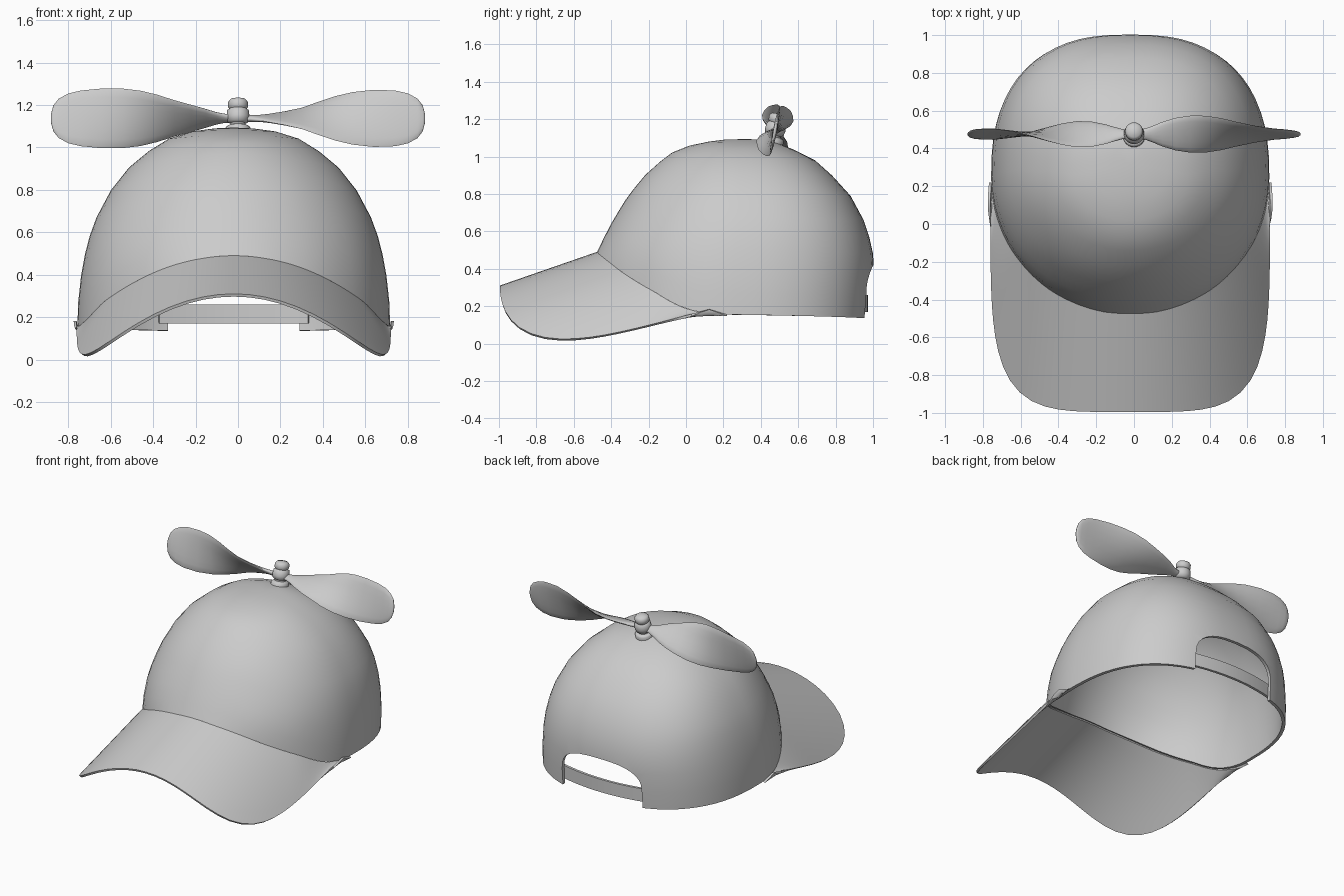
import bpy, math
from mathutils import Matrix, Vector

if "Cube" in bpy.data.objects:
    bpy.data.objects.remove(bpy.data.objects["Cube"])

CX = -0.02  # cap centre line


def grid_object(name, rows, closed=False, cap_start=None, cap_end=None):
    """Skin a list of point rows; optionally close rows and cap the ends with a point."""
    n = len(rows[0])
    verts = [p for r in rows for p in r]
    span = n if closed else n - 1
    faces = [(k * n + i, k * n + (i + 1) % n, (k + 1) * n + (i + 1) % n, (k + 1) * n + i)
             for k in range(len(rows) - 1) for i in range(span)]
    for tip, base in ((cap_start, 0), (cap_end, (len(rows) - 1) * n)):
        if tip is not None:
            verts.append(tip)
            t = len(verts) - 1
            for i in range(n):
                a, b = base + i, base + (i + 1) % n
                faces.append((a, b, t) if base else (b, a, t))
    me = bpy.data.meshes.new(name)
    me.from_pydata([tuple(v) for v in verts], [], faces)
    me.update()
    ob = bpy.data.objects.new(name, me)
    bpy.context.collection.objects.link(ob)
    return ob


def activate(ob):
    bpy.ops.object.select_all(action='DESELECT')
    ob.select_set(True)
    bpy.context.view_layer.objects.active = ob


def smooth(ob, angle=40):
    activate(ob)
    bpy.ops.object.shade_smooth_by_angle(angle=math.radians(angle))


def thicken(ob, t):
    m = ob.modifiers.new("thickness", 'SOLIDIFY')
    m.thickness, m.offset = t, -1
    activate(ob)
    bpy.ops.object.modifier_apply(modifier=m.name)


# Crown profile: height, front y, back y, half width
LEVELS = [(.13, -.50, .99, .737), (.25, -.50, 1.0, .735), (.38, -.495, 1.005, .722),
          (.48, -.48, 1.0, .705), (.57, -.437, .98, .683), (.66, -.39, .95, .652),
          (.79, -.31, .88, .585), (.90, -.22, .78, .50), (.98, -.13, .69, .405),
          (1.04, -.05, .57, .31), (1.075, .08, .48, .20), (1.09, .2, .42, .09)]


def section(a, z):
    """Point on the crown at angle a (0 = front) and height z."""
    k = 0
    while k < len(LEVELS) - 2 and z > LEVELS[k + 1][0]:
        k += 1
    p, q = LEVELS[k], LEVELS[k + 1]
    f = (z - p[0]) / (q[0] - p[0])
    yf, yb, w = (p[i] + (q[i] - p[i]) * f for i in (1, 2, 3))
    s, c = math.sin(a), math.cos(a)
    e = 1.0 if c >= 0 else 2 / 2.5
    return Vector((CX + w * math.copysign(abs(s) ** e, s),
                   (yf + yb) / 2 - (yb - yf) / 2 * math.copysign(abs(c) ** e, c), z))


def brim_z(x, y):
    """Arched, forward sloping brim surface."""
    x -= CX
    return .482 - .76 * x**2 - .16 * x**4 + (.346 - .08 * (x / .74)**2) * (y + .5)


def rim_point(a):
    """Bottom edge of the crown: follows the brim in front, level behind."""
    d = abs(math.degrees(math.atan2(math.sin(a), math.cos(a))))
    f = min(max((d - 55) / 33, 0), 1)
    f = f * f * (3 - 2 * f)
    level = .155 - .025 * max(0, d - 90) / 90
    z = .3
    for _ in range(8):
        p = section(a, z)
        z = brim_z(p.x, p.y) * (1 - f) + level * f
    return section(a, z)


# Crown shell
N = 64
angles = [2 * math.pi * i / N for i in range(N)]
rims = [rim_point(a).z for a in angles]
rows = [[section(a, r + (1.09 - r) * (L[0] - .13) / .96) for a, r in zip(angles, rims)]
        for L in LEVELS]
crown = grid_object("crown", rows, True, cap_end=(CX, .315, 1.094))
thicken(crown, .022)

# Arched opening at the back of the crown
arch = [(-.31, -.1), (.31, -.1)]
for i in range(17):
    t = math.pi * i / 16
    c, s = math.cos(t), max(math.sin(t), 0)
    arch.append((.31 * math.copysign(abs(c)**.75, c), .25 + .17 * s**.75))
cutter = grid_object("opening_cutter", [[(CX + x, y, z) for x, z in arch] for y in (1.3, .6)],
                     True, (CX, 1.3, .15), (CX, .6, .15))
cutter.hide_render = True
m = crown.modifiers.new("opening", 'BOOLEAN')
m.operation, m.object, m.solver = 'DIFFERENCE', cutter, 'EXACT'
activate(crown)
bpy.ops.object.modifier_apply(modifier=m.name)
bpy.data.objects.remove(cutter)
smooth(crown)

# Brim: lofted from the crown edge to a rounded-square outline
rows = []
for i in range(49):
    a = math.radians(-88 + 176 * i / 48)
    inner = rim_point(a)
    s, c = math.sin(a), math.cos(a)
    r = (abs(s / .74)**4.5 + abs(c / 1.145)**4.5) ** (-1 / 4.5)
    outer = Vector((CX + r * s, .15 - r * c, 0))
    gap = inner.z - brim_z(inner.x, inner.y)
    row = []
    for j in range(9):
        t = j / 8
        p = inner.lerp(outer, t)
        row.append((p.x, p.y, brim_z(p.x, p.y) + gap * (1 - t)))
    rows.append(row)
brim = grid_object("brim", rows)
if sum(p.normal.z for p in brim.data.polygons) < 0:
    brim.data.flip_normals()
thicken(brim, .014)
smooth(brim)

# Adjustment strap across the opening
rows = [[(CX + x, .955 - .4 * x * x, z) for x in [-.35 + .07 * i for i in range(11)]]
        for z in (.17, .26)]
strap = grid_object("strap", rows)
thicken(strap, .018)
smooth(strap)

# Propeller, tilted back slightly on the crown
TILT = Matrix.Translation((0, .477, 1.143)) @ Matrix.Rotation(math.radians(-12), 4, 'X')
profile = [(.058, -.075), (.058, -.05), (.05, -.043), (.036, -.038), (.036, -.03), (.05, -.022),
           (.055, 0), (.051, .032), (.041, .04), (.047, .048), (.047, .072), (.036, .086)]
rows = [[(r * math.cos(2 * math.pi * i / 24), r * math.sin(2 * math.pi * i / 24), z)
         for i in range(24)] for r, z in profile]
hub = grid_object("propeller_hub", rows, True, (0, 0, -.075), (0, 0, .092))
hub.matrix_world = TILT
smooth(hub, 50)

# Blade stations: distance, chord, twist from upright, thickness
STATIONS = [(.02, .05, 68, .034), (.06, .06, 68, .032), (.10, .09, 66, .028), (.15, .135, 62, .026),
            (.22, .183, 58, .024), (.30, .22, 51, .022), (.38, .25, 39, .022), (.46, .27, 27, .022),
            (.54, .28, 16, .022), (.64, .283, 6, .022), (.74, .268, 0, .022), (.80, .24, -1, .022),
            (.845, .19, -2, .022), (.87, .125, -2, .018), (.88, .05, -2, .01)]
rows = []
for x, chord, twist, th in STATIONS:
    f = math.radians(twist)
    row = []
    for i in range(16):
        t = 2 * math.pi * i / 16
        u, v = chord / 2 * math.cos(t), th / 2 * math.sin(t)
        row.append((x, u * math.sin(f) + v * math.cos(f), u * math.cos(f) - v * math.sin(f) - .006))
    rows.append(row)
for name, turn in (("right_blade", 0), ("left_blade", math.pi)):
    blade = grid_object(name, rows, True, (.02, 0, -.006), (.882, 0, -.006))
    blade.matrix_world = TILT @ Matrix.Rotation(turn, 4, 'Z')
    smooth(blade, 60)
